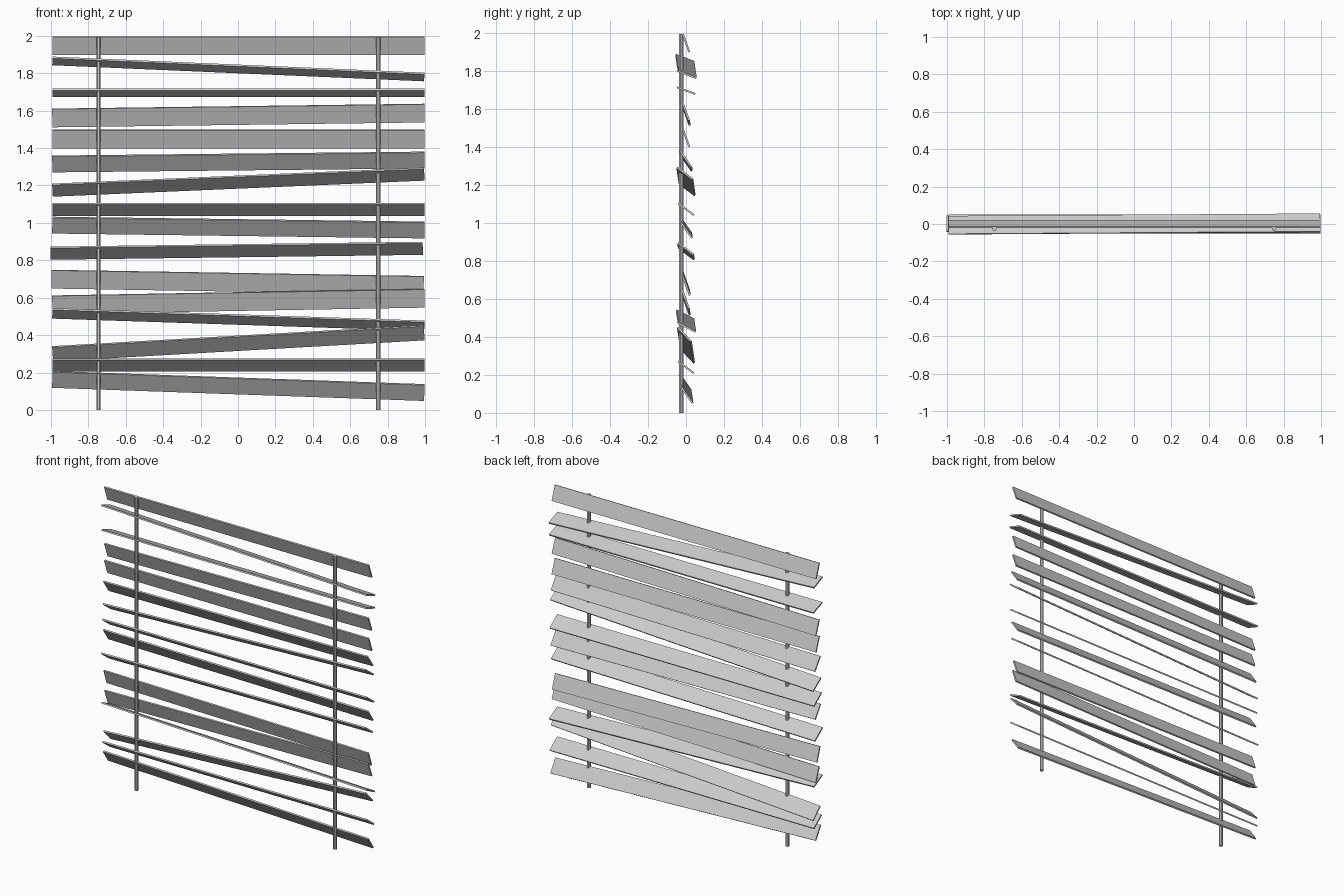
import bpy
from math import radians, atan

LENGTH, WIDTH, THICK = 1.99, 0.103, 0.01

# Slats, top to bottom: centre height at left end, at right end, tilt, x shift
SLATS = [
    (1.947, 1.947, 70, 0.002),
    (1.866, 1.780, 21, 0.002),
    (1.696, 1.696, 20, 0.002),
    (1.561, 1.587, 70, 0.002),
    (1.448, 1.448, 70, 0.002),
    (1.315, 1.336, 55, 0.002),
    (1.175, 1.261, 37, 0.002),
    (1.072, 1.072, 37, 0.002),
    (0.988, 0.962, 55, 0.002),
    (0.838, 0.864, 37, -0.007),
    (0.699, 0.666, 70, -0.002),
    (0.562, 0.597, 70, 0.002),
    (0.516, 0.450, 27, 0.002),
    (0.300, 0.413, 47, 0.002),
    (0.240, 0.240, 37, 0.002),
    (0.163, 0.093, 55, 0.002),
]


def add_slat(index, z_left, z_right, tilt, x):
    slope = (z_right - z_left) / LENGTH
    # front edge high, ends sagging with a slight twist in plan
    bpy.ops.mesh.primitive_cube_add(
        size=1, location=(x, 0, (z_left + z_right) / 2),
        rotation=(-radians(tilt), -atan(slope), -0.15 * slope))
    slat = bpy.context.object
    slat.name = f"slat_{index:02d}"
    slat.scale = (LENGTH, WIDTH, THICK)


def add_cord(name, x):
    bpy.ops.mesh.primitive_cylinder_add(
        vertices=8, radius=0.0125, depth=1.995, location=(x, -0.025, 0.9975),
        rotation=(0, 0, radians(22.5)))
    bpy.context.object.name = name


# Crooked blind slats
for i, row in enumerate(SLATS, 1):
    add_slat(i, *row)

# Two vertical cords in front
add_cord("left_cord", -0.746)
add_cord("right_cord", 0.749)
